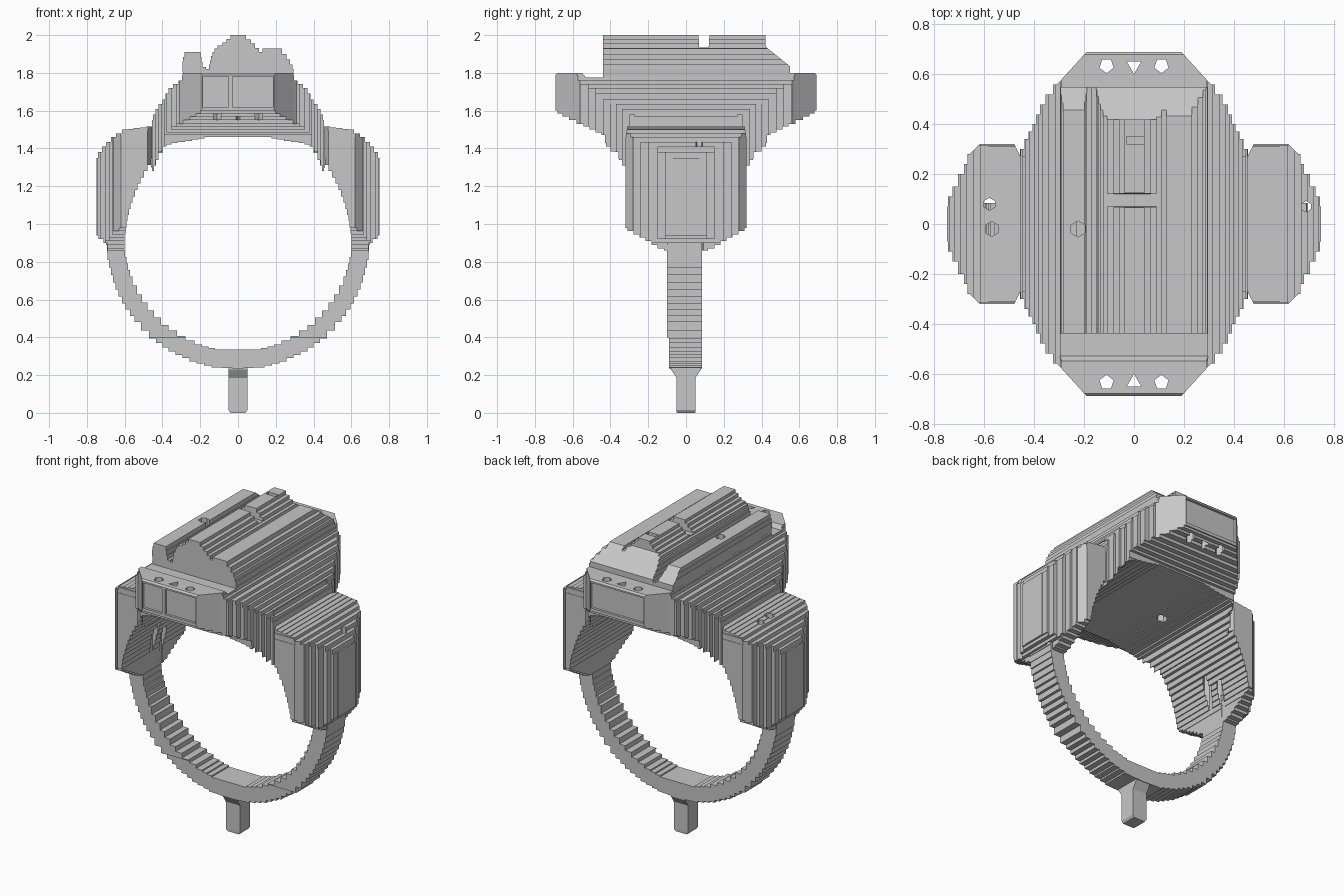
import bpy, bmesh, math

cube = bpy.data.objects.get("Cube")
if cube:
    bpy.data.objects.remove(cube)

GREY = (0.57, 0.57, 0.57, 1)
metal = bpy.data.materials.new("grey_metal")
metal.use_nodes = True
metal.diffuse_color = GREY
metal.node_tree.nodes["Principled BSDF"].inputs["Base Color"].default_value = GREY


def stair(pts, step=0.025):
    """Turn the sloped parts of an open outline into small steps."""
    out = [pts[0]]
    for (ax, ay), (bx, by) in zip(pts, pts[1:]):
        dx, dy = bx - ax, by - ay
        if min(abs(dx), abs(dy)) > 0.008:
            n = max(1, round(max(abs(dx), abs(dy)) / step / 1.3))
            for i in range(n):
                x = ax + dx * (i + 0.5) / n
                out += [(x, ay + dy * i / n), (x, ay + dy * (i + 1) / n)]
        out.append((bx, by))
    return out


def mirror(half):
    return half + [(-u, v) for u, v in reversed(half)]


def tidy(outline):
    """Drop repeated and in-line points."""
    pts = [p for i, p in enumerate(outline) if math.dist(p, outline[i - 1]) > 1e-4]
    return [b for a, b, c in zip(pts[-1:] + pts[:-1], pts, pts[1:] + pts[:1])
            if abs((b[0] - a[0]) * (c[1] - b[1]) - (b[1] - a[1]) * (c[0] - b[0])) > 1e-7]


def prism(name, outline, axis, lo, hi):
    """Extrude an outline along an axis; the other two axes are kept in order."""
    pts = tidy(outline)
    area = sum(a[0] * b[1] - a[1] * b[0] for a, b in zip(pts, pts[1:] + pts[:1]))
    if (area < 0) != (axis == "y"):
        pts.reverse()
    place = {"x": lambda u, v, w: (w, u, v), "y": lambda u, v, w: (u, w, v),
             "z": lambda u, v, w: (u, v, w)}[axis]
    bm = bmesh.new()
    low = [bm.verts.new(place(u, v, lo)) for u, v in pts]
    high = [bm.verts.new(place(u, v, hi)) for u, v in pts]
    bm.faces.new(low[::-1])
    bm.faces.new(high)
    for i in range(len(pts)):
        bm.faces.new((low[i - 1], low[i], high[i], high[i - 1]))
    mesh = bpy.data.meshes.new(name)
    bm.to_mesh(mesh)
    bm.free()
    mesh.materials.append(metal)
    obj = bpy.data.objects.new(name, mesh)
    bpy.context.collection.objects.link(obj)
    return obj


def box(name, x, y, z):
    return prism(name, [(x[0], y[0]), (x[1], y[0]), (x[1], y[1]), (x[0], y[1])], "z", *z)


def combine(obj, tool, operation):
    """Apply a boolean and remove the helper."""
    mod = obj.modifiers.new("cut", "BOOLEAN")
    mod.operation, mod.solver, mod.object = operation, "EXACT", tool
    bpy.context.view_layer.update()
    mesh = bpy.data.meshes.new_from_object(obj.evaluated_get(bpy.context.evaluated_depsgraph_get()))
    obj.modifiers.clear()
    if mesh.polygons:
        obj.data = mesh
    bpy.data.objects.remove(tool)


def keep(obj, tool):
    combine(obj, tool, "INTERSECT")


def cut(obj, tool):
    combine(obj, tool, "DIFFERENCE")


def arc(r, floor):
    """Stepped arc from the bottom of the band up to its right end."""
    angles = [math.radians(10 * i) for i in range(11)]
    return stair([(r * math.sin(a), max(0.93 - r * math.cos(a), floor)) for a in angles], 0.03)


def drill(obj, x, y, r, sides=6, turn=0.0):
    ring = [(x + r * math.sin(turn + math.tau * i / sides),
             y + r * math.cos(turn + math.tau * i / sides)) for i in range(sides)]
    cut(obj, prism("drill_cutter", ring, "z", 0.8, 2.2))


# Band with a narrower lower part
band = prism("band", mirror(arc(0.7, 0.235) + arc(0.605, 0.335)[::-1]), "y", -0.5, 0.5)
keep(band, prism("band_width", [(-0.1, 1.2), (-0.1, 0.4), (-0.09, 0.4), (-0.09, 0.2),
                                (0.085, 0.2), (0.085, 1.2)], "x", -1, 1))

# Pin under the band
pin = prism("pin", mirror([(0.04, 0), (0.05, 0.015), (0.05, 0.26)]), "y", -0.2, 0.2)
keep(pin, prism("pin_width", mirror([(0.04, -0.1), (0.05, 0.015), (0.05, 0.185),
                                     (0.08, 0.23), (0.08, 0.3)]), "x", -1, 1))

# Shoulders: front, side and top outlines intersected
shoulder_front = stair([(0.44, 1.52), (0.6, 1.5), (0.66, 1.46), (0.71, 1.41), (0.75, 1.35),
                        (0.75, 0.94), (0.7, 0.9), (0.68, 0.86), (0.6, 0.86), (0.6, 0.95),
                        (0.575, 1.08), (0.54, 1.18), (0.49, 1.28), (0.43, 1.38)])
shoulder_side = mirror(stair([(0.3, 1.6), (0.32, 1.46), (0.325, 0.98), (0.2, 0.91), (0.1, 0.85)]))
shoulder_top = [(0.42, 0.24), (0.45, 0.26), (0.48, 0.32), (0.62, 0.32)] + stair(
    [(0.66, 0.28), (0.69, 0.2), (0.72, 0.15), (0.755, 0.07)], 0.03)
for side, label in ((1, "left"), (-1, "right")):
    shoulder = prism(label + "_shoulder", [(side * x, z) for x, z in shoulder_front], "y", -0.5, 0.5)
    keep(shoulder, prism("side_outline", shoulder_side, "x", -1, 1))
    outline = shoulder_top + [(x, -y) for x, y in reversed(shoulder_top)]
    keep(shoulder, prism("top_outline", [(side * x, y) for x, y in outline], "z", 0, 3))
    if side < 0:
        drill(shoulder, -0.58, 0.08, 0.025)
        drill(shoulder, -0.57, -0.02, 0.03)
    else:
        drill(shoulder, 0.69, 0.07, 0.022)

# Head: stepped front, side and top outlines intersected, arched underneath
head_front = stair([(0.29, 1.81), (0.3, 1.76), (0.36, 1.72), (0.39, 1.66), (0.43, 1.61),
                    (0.455, 1.55), (0.46, 1.3), (0.45, 1.28), (0.43, 1.34), (0.39, 1.41),
                    (0.34, 1.43), (0.26, 1.44), (0.16, 1.46)])
head = prism("head", mirror(head_front), "y", -1, 1)
lower = stair([(0.695, 1.6), (0.64, 1.57), (0.56, 1.53), (0.43, 1.47), (0.42, 1.39),
               (0.36, 1.38), (0.35, 1.27)])
head_side = [(0.68, 1.8), (0.695, 1.785)] + lower + [(-y, z) for y, z in reversed(lower)] + [
    (-0.695, 1.785), (-0.68, 1.8), (-0.55, 1.8), (-0.53, 1.775), (-0.44, 1.775), (-0.43, 1.8)]
keep(head, prism("side_outline", head_side, "x", -1, 1))
quarter = [(0.19, 0.69), (0.29, 0.58)] + stair(
    [(0.31, 0.56), (0.37, 0.48), (0.4, 0.4), (0.43, 0.34), (0.465, 0.26)])
right_half = quarter + [(x, -y) for x, y in reversed(quarter)]
keep(head, prism("top_outline", mirror(right_half), "z", 0, 3))

# Recessed end panels
for x in ((-0.185, -0.05), (-0.03, 0.185)):
    cut(head, box("panel_cutter", x, (-0.8, -0.675), (1.62, 1.78)))
cut(head, box("panel_cutter", (-0.185, 0.185), (0.675, 0.8), (1.62, 1.78)))

# Pierced flanges and side slots
for end in (1, -1):
    for x in (-0.11, 0, 0.11):
        drill(head, x, end * 0.635, 0.034 if x == 0 else 0.03, 3 if x == 0 else 5,
              math.pi if end > 0 else 0)
    cut(head, box("slot_cutter", sorted((end * 0.43, end * 0.6)), (-0.27, 0.27), (1.57, 1.6)))

# Ridged crown on the head, sloped at the back
crown_line = [(-0.29, 1.75), (-0.295, 1.86), (-0.28, 1.91), (-0.2, 1.91), (-0.185, 1.83),
              (-0.155, 1.82), (-0.14, 1.89), (-0.12, 1.93), (-0.07, 1.96), (-0.03, 2.0),
              (0.03, 2.0), (0.08, 1.955), (0.12, 1.91), (0.14, 1.93), (0.22, 1.93),
              (0.27, 1.87), (0.295, 1.82), (0.29, 1.75)]
crown = prism("crown", stair(crown_line, 0.02), "y", -0.44, 0.55)
cut(crown, prism("slope_cutter", [(0.42, 2.2), (0.42, 1.94), (0.55, 1.835), (0.8, 1.8), (0.8, 2.2)],
                 "x", -1, 1))
cut(crown, prism("notch_cutter", [(0.06, 2.1), (0.07, 1.935), (0.12, 1.935), (0.13, 2.1)],
                 "x", -0.11, 0.1))
cut(crown, box("small_notch_cutter", (-0.03, 0.04), (0.32, 0.35), (1.98, 2.1)))

# Hole through crown and head
for part in (crown, head):
    drill(part, -0.225, -0.02, 0.032)
